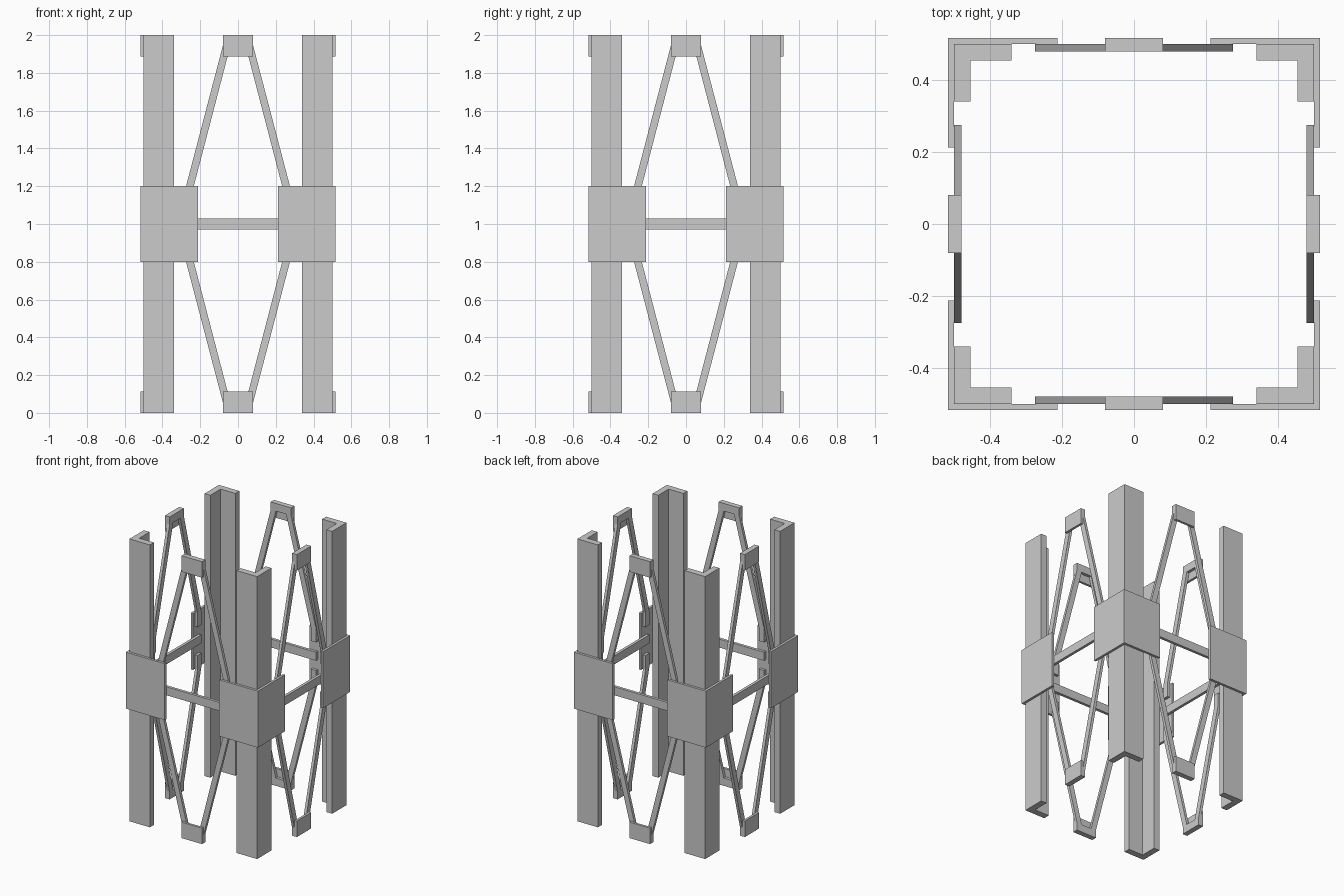
import bpy, bmesh
from math import pi
from mathutils import Matrix

if "Cube" in bpy.data.objects:
    bpy.data.objects.remove(bpy.data.objects["Cube"])


def prism(name, outline, depth, place, angle):
    """Extrude a 2D outline; place maps (u, v, w) to xyz, then turn about z."""
    bm = bmesh.new()
    face = bm.faces.new([bm.verts.new(place(u, v, depth[0])) for u, v in outline])
    top = bmesh.ops.extrude_face_region(bm, geom=[face])["geom"]
    shift = place(0, 0, depth[1])
    base = place(0, 0, depth[0])
    move = [b - a for a, b in zip(base, shift)]
    bmesh.ops.translate(bm, vec=move, verts=[g for g in top if isinstance(g, bmesh.types.BMVert)])
    bmesh.ops.recalc_face_normals(bm, faces=bm.faces)
    bm.transform(Matrix.Rotation(angle, 4, 'Z'))
    mesh = bpy.data.meshes.new(name)
    bm.to_mesh(mesh)
    bm.free()
    obj = bpy.data.objects.new(name, mesh)
    bpy.context.collection.objects.link(obj)
    return obj


def upright(u, v, w):      # plan outline raised along z
    return (u, v, w)


def wall(u, v, w):         # front elevation outline pushed out along -y
    return (u, -w, v)


def angle_outline(outer, end, inner):
    return [(outer, -outer), (outer, -end), (inner, -end),
            (inner, -inner), (end, -inner), (end, -outer)]


def rect(x, z0, z1):
    return [(-x, z0), (x, z0), (x, z1), (-x, z1)]


# half of the bent brace: outer edge going up, inner edge going down
outer = [(0.275, 1.10), (0.275, 1.20), (0.08, 1.945), (0.08, 2.0)]
inner = [(0.040, 1.945), (0.234, 1.20), (0.234, 1.10)]
right_half = outer
brace = (right_half + [(-x, z) for x, z in reversed(outer)]
         + [(-x, z) for x, z in reversed(inner)] + inner)

for i in range(4):
    a = i * pi / 2
    # corner posts and their wrap-around plates
    prism(f"corner_post_{i}", angle_outline(0.5, 0.34, 0.455), (0, 2), upright, a)
    prism(f"corner_plate_{i}", angle_outline(0.517, 0.212, 0.5), (0.8, 1.2), upright, a)
    # bent braces, upper and mirrored lower
    prism(f"upper_brace_{i}", brace, (0.48, 0.5), wall, a)
    prism(f"lower_brace_{i}", [(x, 2 - z) for x, z in brace], (0.48, 0.5), wall, a)
    # middle tie bar
    prism(f"tie_bar_{i}", rect(0.275, 0.97, 1.03), (0.48, 0.5), wall, a)
    # small end plates
    prism(f"upper_end_plate_{i}", rect(0.08, 1.887, 2.0), (0.5, 0.517), wall, a)
    prism(f"lower_end_plate_{i}", rect(0.08, 0.0, 0.113), (0.5, 0.517), wall, a)
